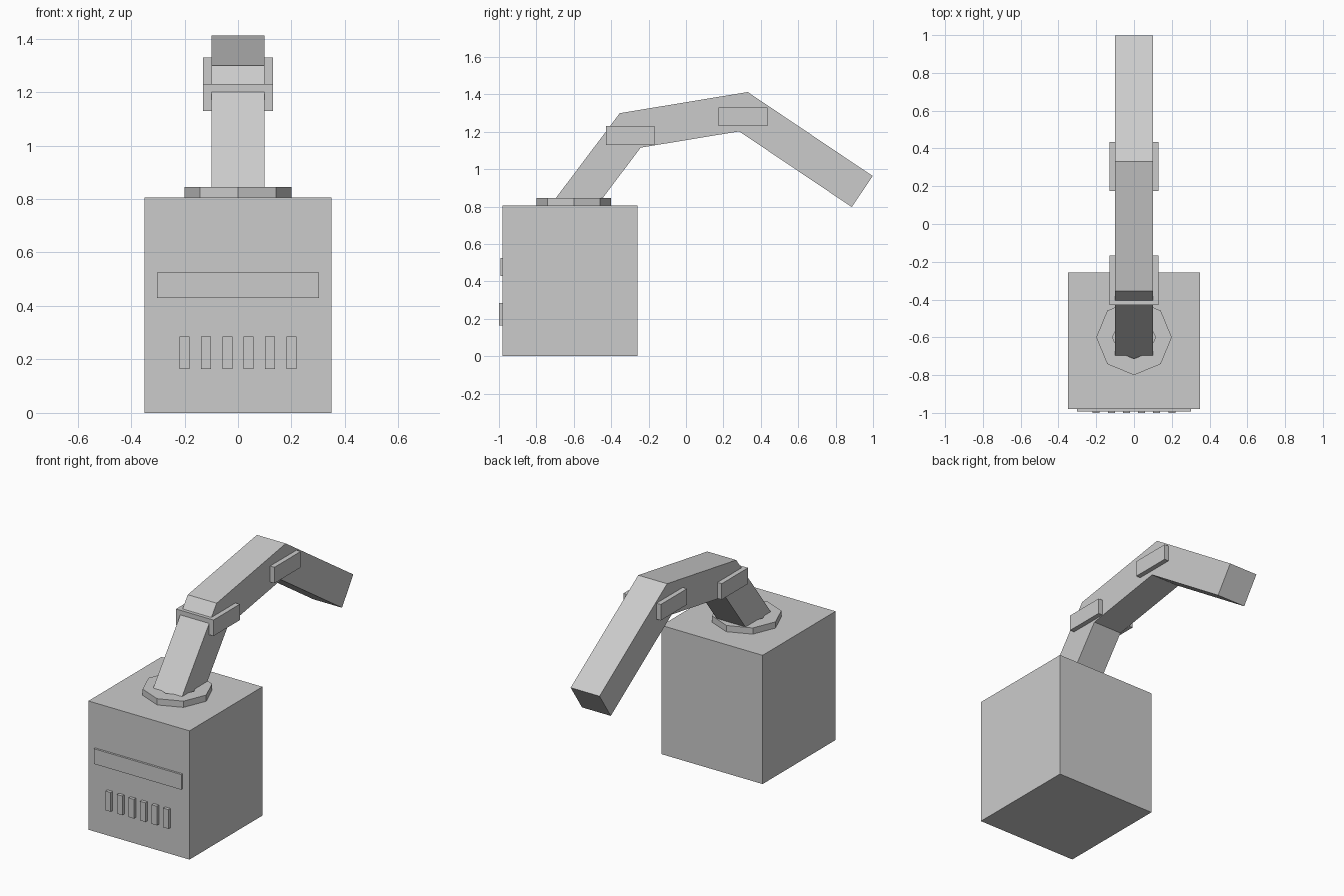
import bpy
import math
from mathutils import Vector

cube = bpy.data.objects.get("Cube")
if cube:
    bpy.data.objects.remove(cube, do_unlink=True)

# Single flat colour
grey = bpy.data.materials.new("light_grey")
grey.use_nodes = True
colour = (0.6, 0.6, 0.6, 1)
grey.diffuse_color = colour
grey.node_tree.nodes["Principled BSDF"].inputs["Base Color"].default_value = colour


def block(name, centre, size, rotation=(0, 0, 0)):
    """Box with its size baked into the mesh."""
    bpy.ops.mesh.primitive_cube_add(size=1, location=centre, rotation=rotation)
    obj = bpy.context.object
    obj.name = name
    for v in obj.data.vertices:
        v.co = v.co * Vector(size)
    obj.data.materials.append(grey)
    return obj


def arm(name, start, end, width=0.2):
    """Square beam whose upper edge runs from start to end in the y-z plane."""
    a, b = Vector((0, *start)), Vector((0, *end))
    along = b - a
    angle = math.atan2(along.z, along.y)
    down = Vector((0, math.sin(angle), -math.cos(angle)))
    centre = (a + b) / 2 + down * width / 2
    return block(name, centre, (width, along.length, width), (angle, 0, 0))


# Base cabinet
block("base_cabinet", (0, -0.619, 0.403), (0.7, 0.722, 0.806))

# Front panel and row of vent bars
block("front_panel", (0, -0.98, 0.477), (0.605, 0.026, 0.095))
for i in range(6):
    block(f"vent_bar_{i + 1}", (-0.2 + 0.08 * i, -0.985, 0.225), (0.037, 0.03, 0.12))

# Collar: eight overlapping blocks in a ring
apothem = 0.2 * math.cos(math.pi / 8)
side = 0.4 * math.sin(math.pi / 8)
depth = 0.08
for i in range(8):
    a = (i + 0.5) * math.pi / 4
    r = apothem - depth / 2
    block(f"collar_block_{i + 1}",
          (r * math.cos(a), -0.6 + r * math.sin(a), 0.81),
          (depth, side, 0.07), (0, 0, a))

# Three arm sections, meeting along their upper edges
elbow, wrist = (-0.354, 1.299), (0.33, 1.412)
arm("lower_arm", (-0.745, 0.78), elbow)
arm("middle_arm", elbow, wrist)
arm("upper_arm", wrist, (0.998, 0.963))

# Joint blocks passing through the arms
block("elbow_joint", (0, -0.298, 1.18), (0.26, 0.26, 0.1))
block("wrist_joint", (0, 0.305, 1.28), (0.26, 0.26, 0.1))
